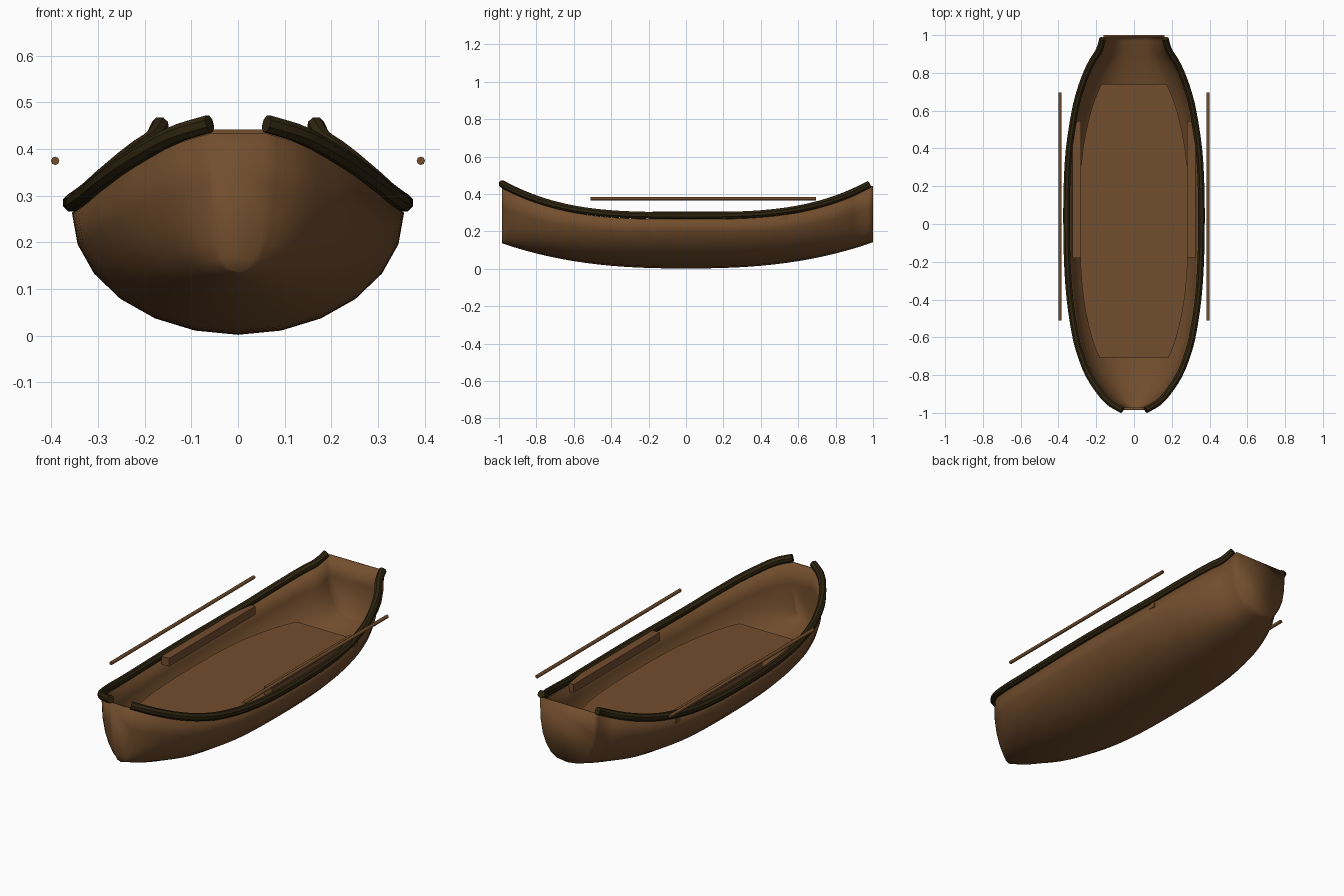
import bpy, bmesh
from math import sin, cos, pi, radians
from mathutils import Vector

if "Cube" in bpy.data.objects:
    bpy.data.objects.remove(bpy.data.objects["Cube"])


def material(name, rgb):
    m = bpy.data.materials.new(name)
    m.use_nodes = True
    m.diffuse_color = (*rgb, 1)
    bsdf = m.node_tree.nodes["Principled BSDF"]
    bsdf.inputs["Base Color"].default_value = (*rgb, 1)
    bsdf.inputs["Roughness"].default_value = 0.8
    return m


brown = material("brown wood", (0.168, 0.075, 0.026))
dark = material("dark trim wood", (0.028, 0.018, 0.005))

# Hull plan: station position and half-width at the sheer
PLAN = [(-0.985, 0.06), (-0.95, 0.122), (-0.9, 0.172), (-0.8, 0.238), (-0.7, 0.279),
        (-0.6, 0.307), (-0.4, 0.338), (-0.2, 0.352), (0, 0.356), (0.2, 0.354),
        (0.4, 0.342), (0.6, 0.311), (0.7, 0.286), (0.8, 0.25), (0.87, 0.215),
        (0.92, 0.183), (1.0, 0.16)]
STATIONS = [y for (a, _), (b, _) in zip(PLAN, PLAN[1:])
            for y in (a, a + (b - a) / 3, b - (b - a) / 3)] + [1.0]


def slope(i):
    (a, wa), (b, wb) = PLAN[max(i - 1, 0)], PLAN[min(i + 1, len(PLAN) - 1)]
    return (wb - wa) / (b - a)


def half_width(y):
    # Smooth cubic through the plan points
    i = max(k for k in range(len(PLAN) - 1) if PLAN[k][0] <= y)
    (a, wa), (b, wb) = PLAN[i], PLAN[i + 1]
    d = b - a
    t = (y - a) / d
    blend = t * t * (3 - 2 * t)
    return (wa + (wb - wa) * blend + d * slope(i) * t * (1 - t) ** 2
            - d * slope(i + 1) * t * t * (1 - t))


def sheer(y):
    return 0.264 + 0.178 * abs(y) ** 3.2


def keel(y):
    return 0.002 + 0.14 * abs(y) ** 2.5


def fullness(y):
    return 1 - 0.25 * y * y


def section(y, segments=12):
    a, top = fullness(y), sheer(y)
    ring = []
    for i in range(segments + 1):
        t = pi * i / segments - pi / 2
        s, c = sin(t), max(cos(t), 0)
        side = 1 if s > 0 else -1
        ring.append(Vector((half_width(y) * side * abs(s) ** a, y,
                            top - (top - keel(y)) * c ** a)))
    return ring


def loft(name, rings, mat, closed=True, angle=40):
    bm = bmesh.new()
    rows = [[bm.verts.new(p) for p in r] for r in rings]
    n = len(rows[0])
    for a, b in zip(rows, rows[1:]):
        for i in range(n if closed else n - 1):
            j = (i + 1) % n
            bm.faces.new((a[i], a[j], b[j], b[i]))
    bm.faces.new(rows[0][::-1])
    bm.faces.new(rows[-1])
    bmesh.ops.recalc_face_normals(bm, faces=bm.faces[:])
    if not closed:
        # Open shell: make the keel faces point down
        low = min(bm.faces, key=lambda f: f.calc_center_median().z)
        if low.normal.z > 0:
            bmesh.ops.reverse_faces(bm, faces=bm.faces[:])
    mesh = bpy.data.meshes.new(name)
    bm.to_mesh(mesh)
    bm.free()
    ob = bpy.data.objects.new(name, mesh)
    bpy.context.collection.objects.link(ob)
    mesh.materials.append(mat)
    bpy.ops.object.select_all(action="DESELECT")
    ob.select_set(True)
    bpy.context.view_layer.objects.active = ob
    bpy.ops.object.shade_smooth_by_angle(angle=radians(angle))
    return ob


def slab(y, x0, x1, z0, z1):
    return [Vector((x, y, z)) for x, z in ((x0, z0), (x1, z0), (x1, z1), (x0, z1))]


# Hull shell, smooth round the bow plate and transom
hull = loft("hull", [section(y) for y in STATIONS], brown, closed=False, angle=130)
shell = hull.modifiers.new("planking", "SOLIDIFY")
shell.thickness = 0.013
shell.offset = -1

# Thick floor whose lower edge meets the inside of the hull
BASE, TOP = 0.12, 0.178
rows = []
for i in range(25):
    y = -0.71 + 1.45 * i / 24
    n = 2 / fullness(y)
    depth = (sheer(y) - BASE) / (sheer(y) - keel(y))
    w = half_width(y) * (1 - depth ** n) ** (1 / n) - 0.01
    rows.append(slab(y, -w, w, BASE, TOP))
loft("floor", rows, brown, angle=30)

for side, label in ((1, "left"), (-1, "right")):
    # Gunwale rail following the sheer
    path = [Vector((side * (half_width(y) + 0.001), y, sheer(y) + 0.021))
            for y in STATIONS[:-2] + [0.98]]
    rings = []
    for i, p in enumerate(path):
        tangent = (path[min(i + 1, len(path) - 1)] - path[max(i - 1, 0)]).normalized()
        across = tangent.cross(Vector((0, 0, 1))).normalized()
        up = across.cross(tangent)
        rings.append([p + across * 0.019 * cos(t) + up * 0.02 * sin(t)
                      for t in [pi / 8 + pi / 4 * k for k in range(8)]])
    loft(label + "_rail", rings, dark, angle=30)

    # Side bench tucked under the rail
    inner, outer = sorted((side * 0.28, side * 0.325))
    loft(label + "_bench", [slab(y, inner, outer, 0.262, 0.306) for y in (-0.18, 0.545)],
         brown, angle=20)

    # Oar shaft carried alongside
    rings = [[Vector((side * 0.392 + 0.009 * cos(pi * k / 4), y, 0.375 + 0.009 * sin(pi * k / 4)))
              for k in range(8)] for y in (-0.51, 0.695)]
    loft(label + "_oar", rings, brown, angle=50)
